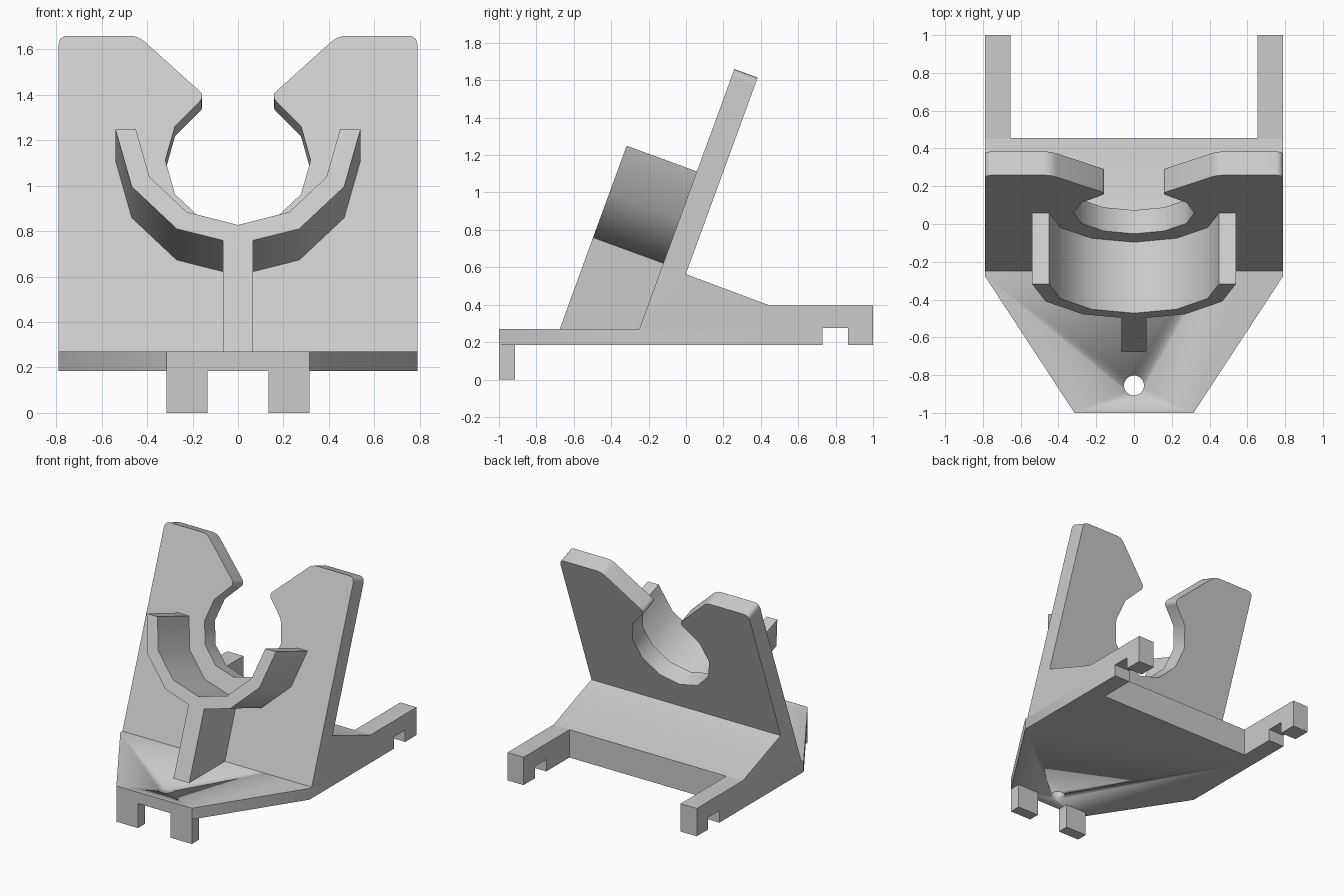
import bpy, bmesh
from math import radians, sin, cos
from mathutils import Vector, Matrix

cube = bpy.data.objects.get("Cube")
if cube:
    bpy.data.objects.remove(cube, do_unlink=True)

grey = bpy.data.materials.new("light grey plastic")
grey.use_nodes = True
COLOUR = (0.6, 0.6, 0.6, 1)
grey.diffuse_color = COLOUR
grey.node_tree.nodes["Principled BSDF"].inputs["Base Color"].default_value = COLOUR

# Frames: two profile axes, the extrusion axis and the origin
X, Y, Z = Vector((1, 0, 0)), Vector((0, 1, 0)), Vector((0, 0, 1))
TILT = radians(20.1)
UP = Vector((0, sin(TILT), cos(TILT)))
OUT = Vector((0, -cos(TILT), sin(TILT)))


def frame(a, b, c, origin=(0, 0, 0)):
    turn = Matrix((a, b, c)).transposed().to_4x4()
    return Matrix.Translation(origin) @ turn


PLAN = frame(X, Y, Z)
SIDE = frame(Y, Z, X)
LEAN = frame(X, UP, OUT, (0, -0.25, 0.27))


def prism(name, points, low, high, axes):
    """Extrude a closed 2D profile from low to high along the third axis."""
    bm = bmesh.new()
    rings = [[bm.verts.new(axes @ Vector((u, v, w))) for u, v in points]
             for w in (low, high)]
    bm.faces.new(rings[0])
    bm.faces.new(rings[1])
    for i in range(len(points)):
        j = (i + 1) % len(points)
        bm.faces.new((rings[0][i], rings[0][j], rings[1][j], rings[1][i]))
    bmesh.ops.recalc_face_normals(bm, faces=bm.faces)
    mesh = bpy.data.meshes.new(name)
    bm.to_mesh(mesh)
    bm.free()
    mesh.materials.append(grey)
    obj = bpy.data.objects.new(name, mesh)
    bpy.context.collection.objects.link(obj)
    bpy.ops.object.select_all(action="DESELECT")
    obj.select_set(True)
    bpy.context.view_layer.objects.active = obj
    bpy.ops.object.shade_smooth_by_angle(angle=radians(35))
    return obj


def arc(radius, start, end, steps, centre=(0, 0)):
    angles = [radians(start + (end - start) * i / steps) for i in range(steps + 1)]
    return [(centre[0] + radius * cos(a), centre[1] + radius * sin(a)) for a in angles]


def rounded(before, corner, after, size):
    """Replace a corner by a short curve that starts `size` away from it."""
    p, a, b = Vector(corner), Vector(before), Vector(after)
    a = p + (a - p).normalized() * size
    b = p + (b - p).normalized() * size
    return [tuple(a * (1 - t) ** 2 + p * 2 * t * (1 - t) + b * t * t)
            for t in (i / 5 for i in range(6))]


def mirrored(half):
    """Close a one-sided outline with its reflection in the first axis."""
    return half + [(-u, v) for u, v in reversed(half) if abs(u) > 1e-5]


WIDE, FLOOR, DECK, BACK = 0.79, 0.185, 0.27, 0.455
ARM_TOP, ARM_IN = 0.395, 0.655
CENTRE = 0.897          # ring centre, measured up the leaning plate

# Tapered base with a screw hole
base = prism("base_plate", mirrored([(0.315, -1), (WIDE, -0.275), (WIDE, BACK)]),
             FLOOR, DECK, PLAN)
cutter = prism("screw_hole_cutter", arc(0.053, 0, 345, 23, (0, -0.855)), 0, 0.5, PLAN)
cutter.hide_render = True
cutter.hide_set(True)
cut = base.modifiers.new("screw_hole", "BOOLEAN")
cut.operation = "DIFFERENCE"
cut.object = cutter

# Sloping support behind the plate
prism("rear_wedge", [(-0.25, DECK), (0, 0.563), (0.45, ARM_TOP), (BACK, ARM_TOP),
                     (BACK, DECK)], -WIDE, WIDE, SIDE)

# Notched rear arms and front feet
arm = [(BACK, FLOOR), (0.73, FLOOR), (0.73, 0.275), (0.865, 0.275), (0.865, FLOOR),
       (1, FLOOR), (1, ARM_TOP), (BACK, ARM_TOP)]
foot = [(-1, 0), (-0.915, 0), (-0.915, FLOOR), (-1, FLOOR)]
for side, sign in (("left", 1), ("right", -1)):
    prism(side + "_rear_arm", arm, *sorted((sign * ARM_IN, sign * WIDE)), SIDE)
    prism(side + "_front_foot", foot, *sorted((sign * 0.135, sign * 0.315)), SIDE)

# Leaning plate with an open, twelve-sided ring cut into its top
opening = arc(0.32, -90, 30, 4, (0, CENTRE))
foot_corner, top_outer = (WIDE, 0), (WIDE, 1.48)
top_inner, jaw = (0.44, 1.48), (0.145, 1.198)
half = [foot_corner]
half += rounded(foot_corner, top_outer, top_inner, 0.045)
half += rounded(top_outer, top_inner, jaw, 0.04)
half += rounded(top_inner, jaw, opening[-1], 0.035)
half += opening[::-1]
prism("leaning_plate", mirrored(half), -0.133, 0, LEAN)

# Half-ring cradle and the rib that carries it
cradle = arc(0.54, 180, 360, 6, (0, CENTRE)) + arc(0.45, 360, 180, 6, (0, CENTRE))
prism("cradle", cradle, 0, 0.4, LEAN)
rib = [(-0.25, DECK), (-0.675, DECK)]
for out in (0.4, 0):
    rib.append(tuple((LEAN @ Vector((0, CENTRE - 0.5, out))).yz))
prism("centre_rib", rib, -0.065, 0.065, SIDE)
